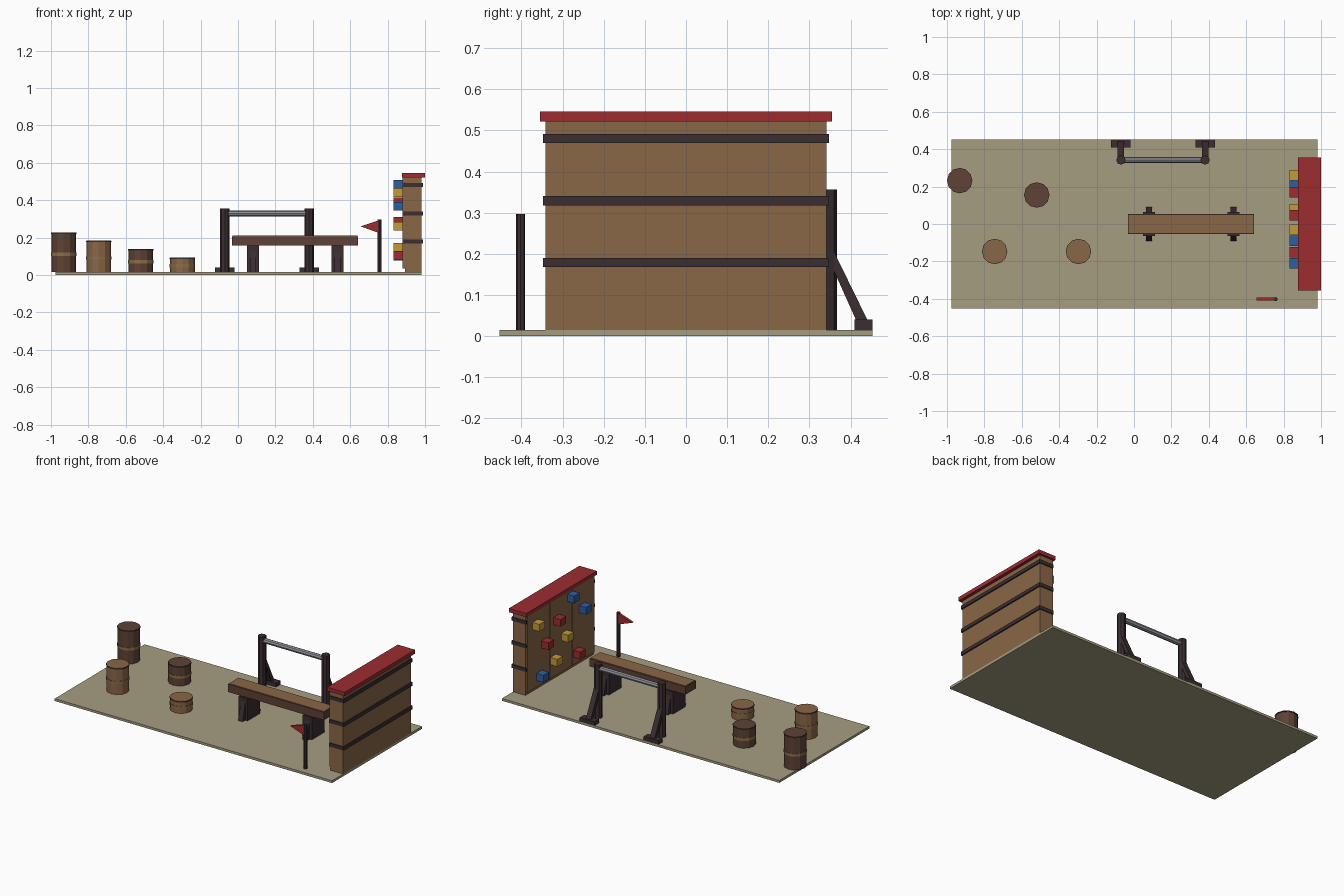
import bpy, bmesh, math
from mathutils import Vector

cube = bpy.data.objects.get("Cube")
if cube:
    bpy.data.objects.remove(cube)


def material(name, hexcode):
    srgb = [int(hexcode[i:i + 2], 16) / 255 for i in (0, 2, 4)]
    col = [c / 12.92 if c < 0.04 else ((c + 0.055) / 1.055) ** 2.4 for c in srgb]
    mat = bpy.data.materials.new(name)
    mat.use_nodes = True
    mat.diffuse_color = (*col, 1)
    bsdf = mat.node_tree.nodes["Principled BSDF"]
    bsdf.inputs["Base Color"].default_value = (*col, 1)
    bsdf.inputs["Roughness"].default_value = 0.9
    return mat


SAND = material("sand", "A69D80")
WOOD = material("wood", "8A6747")
DARK_WOOD = material("dark wood", "5E4235")
CHARCOAL = material("charcoal timber", "3B2E31")
ROPE = material("rope", "8C6E48")
STEEL = material("steel", "92939B")
RED = material("red paint", "9C2C30")
BLUE = material("blue paint", "2F5F9F")
YELLOW = material("yellow paint", "C29C38")


def finish(name, bm, mat):
    bmesh.ops.recalc_face_normals(bm, faces=bm.faces)
    mesh = bpy.data.meshes.new(name)
    bm.to_mesh(mesh)
    bm.free()
    mesh.materials.append(mat)
    obj = bpy.data.objects.new(name, mesh)
    bpy.context.collection.objects.link(obj)
    return obj


def box(name, mat, x, y, z):
    """Box from (min, max) ranges on each axis."""
    bm = bmesh.new()
    bmesh.ops.create_cube(bm, size=1)
    for v in bm.verts:
        v.co = [(r[0] + r[1]) / 2 + c * (r[1] - r[0]) for r, c in zip((x, y, z), v.co)]
    return finish(name, bm, mat)


def around(c, half):
    return (c - half, c + half)


def rod(name, mat, start, end, radius, sides):
    """Flat-sided cylinder between two points."""
    start, end = Vector(start), Vector(end)
    bm = bmesh.new()
    bmesh.ops.create_cone(bm, cap_ends=True, segments=sides, radius1=radius,
                          radius2=radius, depth=(end - start).length)
    obj = finish(name, bm, mat)
    obj.rotation_mode = "QUATERNION"
    obj.rotation_quaternion = (end - start).to_track_quat("Z", "Y")
    obj.location = (start + end) / 2
    return obj


def prism(name, mat, points, axis, low, high):
    """Extrude a flat outline along the x or y axis."""
    bm = bmesh.new()
    place = (lambda p, d: (d, p[0], p[1])) if axis == "x" else (lambda p, d: (p[0], d, p[1]))
    face = bm.faces.new([bm.verts.new(place(p, low)) for p in points])
    ext = bmesh.ops.extrude_face_region(bm, geom=[face])
    shift = Vector(place((0, 0), high - low))
    verts = [g for g in ext["geom"] if isinstance(g, bmesh.types.BMVert)]
    bmesh.ops.translate(bm, verts=verts, vec=shift)
    return finish(name, bm, mat)


FLOOR = 0.015
box("ground", SAND, (-0.975, 0.98), (-0.453, 0.453), (0, FLOOR))

# Stepping stumps, each with a rope band and a dark rim
stumps = [(-0.932, 0.232, 0.227, DARK_WOOD), (-0.745, -0.147, 0.183, WOOD),
          (-0.52, 0.155, 0.139, DARK_WOOD), (-0.297, -0.147, 0.093, WOOD)]
for i, (x, y, top, mat) in enumerate(stumps, 1):
    band = FLOOR + 0.45 * (top - FLOOR)
    rod(f"stump_{i}", mat, (x, y, FLOOR), (x, y, top), 0.066, 12)
    rod(f"stump_band_{i}", ROPE, (x, y, band - 0.009), (x, y, band + 0.009), 0.068, 12)
    rod(f"stump_rim_{i}", CHARCOAL, (x, y, top - 0.008), (x, y, top - 0.001), 0.068, 12)

# Balance beam with a paler walking surface, posts and splayed braces
box("beam", DARK_WOOD, (-0.033, 0.642), around(0, 0.053), (0.157, 0.207))
box("beam_top", WOOD, (-0.03, 0.639), around(0, 0.048), (0.205, 0.21))
for i, x in enumerate((0.08, 0.532), 1):
    box(f"beam_post_{i}", CHARCOAL, around(x, 0.032), around(0, 0.063), (FLOOR, 0.157))
    for name, s in (("back", 1), ("front", -1)):
        outline = [(s * 0.062, FLOOR), (s * 0.09, FLOOR), (s * 0.06, 0.14), (s * 0.035, 0.14)]
        prism(f"beam_brace_{name}_{i}", CHARCOAL, outline, "x", x - 0.016, x + 0.016)

# Pull-up bar frame
for i, x in enumerate((-0.07, 0.38), 1):
    rod(f"bar_post_{i}", CHARCOAL, (x, 0.342, FLOOR), (x, 0.342, 0.356), 0.025, 8)
    box(f"bar_foot_{i}", CHARCOAL, around(x, 0.052), (0.409, 0.453), (FLOOR, 0.04))
    outline = [(0.35, 0.225), (0.443, 0.035), (0.415, 0.035), (0.35, 0.18)]
    prism(f"bar_brace_{i}", CHARCOAL, outline, "x", x - 0.017, x + 0.017)
rod("pull_up_bar", STEEL, (-0.07, 0.342, 0.328), (0.38, 0.342, 0.328), 0.016, 8)

# Climbing wall with battens, planked face and painted cap
box("wall", WOOD, (0.892, 0.98), around(0, 0.341), (FLOOR, 0.523))
for i, z in enumerate((0.179, 0.329, 0.48), 1):
    box(f"wall_batten_{i}", CHARCOAL, (0.886, 0.988), around(0, 0.347), around(z, 0.011))
plank = 0.68 / 3
for i in (-1, 0, 1):
    box(f"wall_plank_{i + 2}", WOOD, (0.88, 0.895), around(i * plank, plank / 2 - 0.003),
        (0.035, 0.523))
box("wall_cap", RED, (0.877, 1.0), around(0, 0.355), (0.522, 0.546))

# Climbing holds
holds = [(0.26, 0.44, YELLOW), (0.047, 0.39, RED), (-0.09, 0.486, BLUE),
         (-0.21, 0.368, BLUE), (-0.03, 0.26, YELLOW), (0.17, 0.288, RED),
         (-0.15, 0.106, RED), (0.08, 0.148, YELLOW), (0.22, 0.1, BLUE)]
for i, (y, z, mat) in enumerate(holds, 1):
    box(f"hold_{i}", mat, (0.832, 0.884), around(y, 0.028), around(z, 0.023))

# Start flag
rod("flag_pole", CHARCOAL, (0.757, -0.402, FLOOR), (0.757, -0.402, 0.297), 0.011, 8)
prism("flag", RED, [(0.752, 0.292), (0.752, 0.225), (0.655, 0.26)], "y", -0.409, -0.393)
